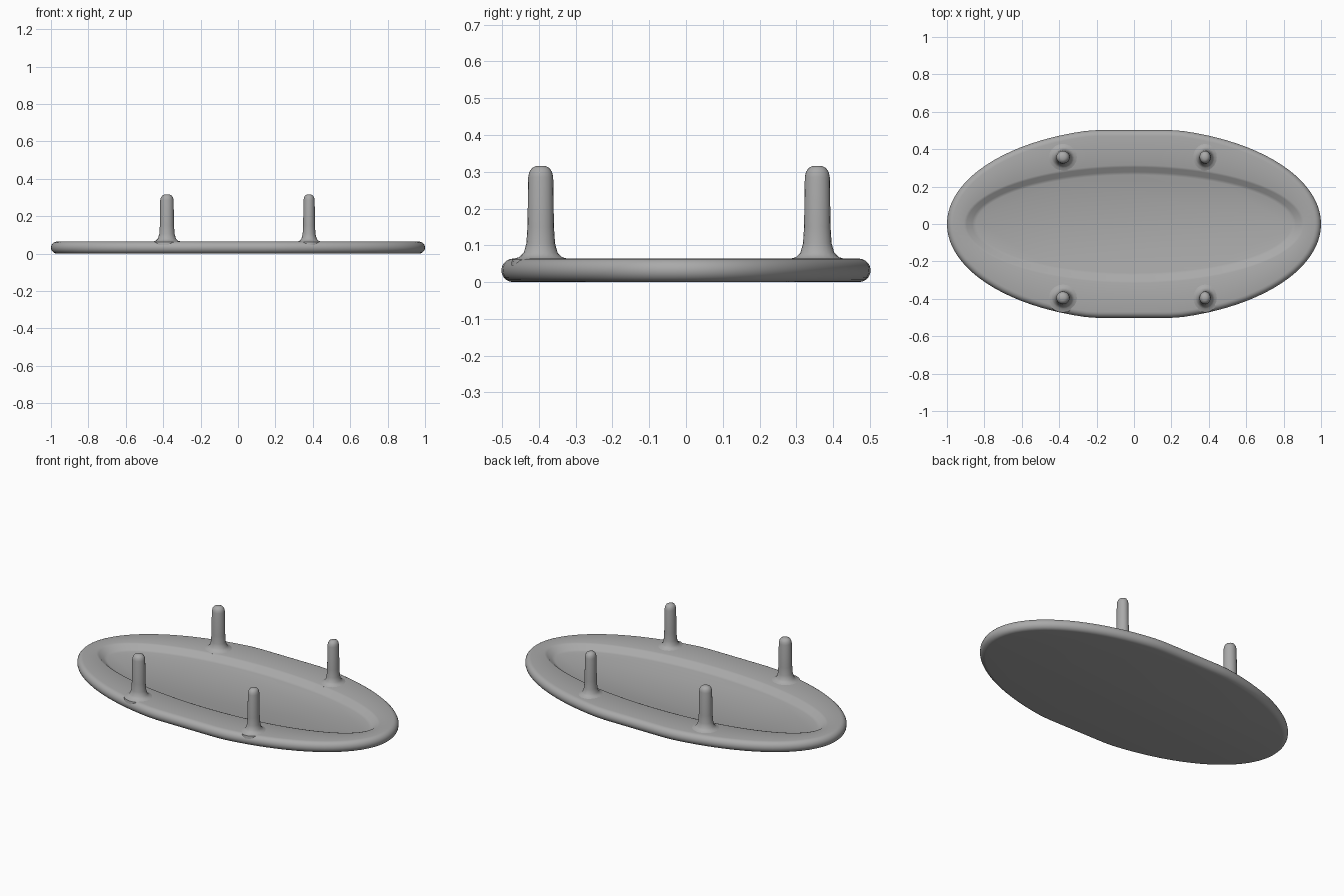
import bpy
import bmesh
import math

cube = bpy.data.objects.get("Cube")
if cube:
    bpy.data.objects.remove(cube, do_unlink=True)

grey = bpy.data.materials.new("plain grey")
grey.use_nodes = True
colour = (0.4, 0.4, 0.4, 1)
grey.diffuse_color = colour
grey.node_tree.nodes["Principled BSDF"].inputs["Base Color"].default_value = colour


def loft(name, rings, angle):
    """Skin a stack of closed rings and cap both ends."""
    bm = bmesh.new()
    loops = [[bm.verts.new(p) for p in ring] for ring in rings]
    n = len(loops[0])
    for low, high in zip(loops, loops[1:]):
        for i in range(n):
            j = (i + 1) % n
            bm.faces.new((low[i], low[j], high[j], high[i]))
    bm.faces.new(loops[0][::-1])
    bm.faces.new(loops[-1])
    bmesh.ops.recalc_face_normals(bm, faces=bm.faces)
    mesh = bpy.data.meshes.new(name)
    bm.to_mesh(mesh)
    bm.free()
    mesh.materials.append(grey)
    obj = bpy.data.objects.new(name, mesh)
    bpy.context.collection.objects.link(obj)
    bpy.ops.object.select_all(action="DESELECT")
    obj.select_set(True)
    bpy.context.view_layer.objects.active = obj
    bpy.ops.object.shade_smooth_by_angle(angle=math.radians(angle))
    return obj


def ellipse(a, b, z, inset=0, clip=1, count=96):
    """Ellipse with slightly flattened long sides."""
    ring = []
    for i in range(count):
        t = math.tau * i / count
        y = max(-clip + inset, min(clip - inset, (b - inset) * math.sin(t)))
        ring.append(((a - inset) * math.cos(t), y, z))
    return ring


# Oval tray: rounded outer edge, flat rim, sloped wall down to the floor
R = 0.032
edge = [math.radians(-90 + 180 * k / 10) for k in range(11)]
rings = [ellipse(1.0, 0.515, R + R * math.sin(e), R * (1 - math.cos(e)), 0.502)
         for e in edge]
rings += [ellipse(a, b, z) for a, b, z in (
    (0.91, 0.315, 0.064), (0.895, 0.303, 0.06),
    (0.865, 0.278, 0.037), (0.845, 0.262, 0.032))]
loft("oval_tray", rings, 50)

# Four upright pegs with flared feet and rounded tips
peg_profile = [(0.08, 0.045), (0.078, 0.062), (0.058, 0.068), (0.046, 0.08),
               (0.039, 0.105), (0.036, 0.15), (0.034, 0.285), (0.031, 0.299),
               (0.024, 0.31), (0.012, 0.316)]
for side, x, width in (("left", 0.38, 0.88), ("right", -0.38, 1.05)):
    for end, y in (("front", -0.395), ("back", 0.357)):
        peg = loft(f"{end}_{side}_peg",
                   [ellipse(r * width, r, z, count=20) for r, z in peg_profile], 60)
        peg.location = (x, y, 0)
